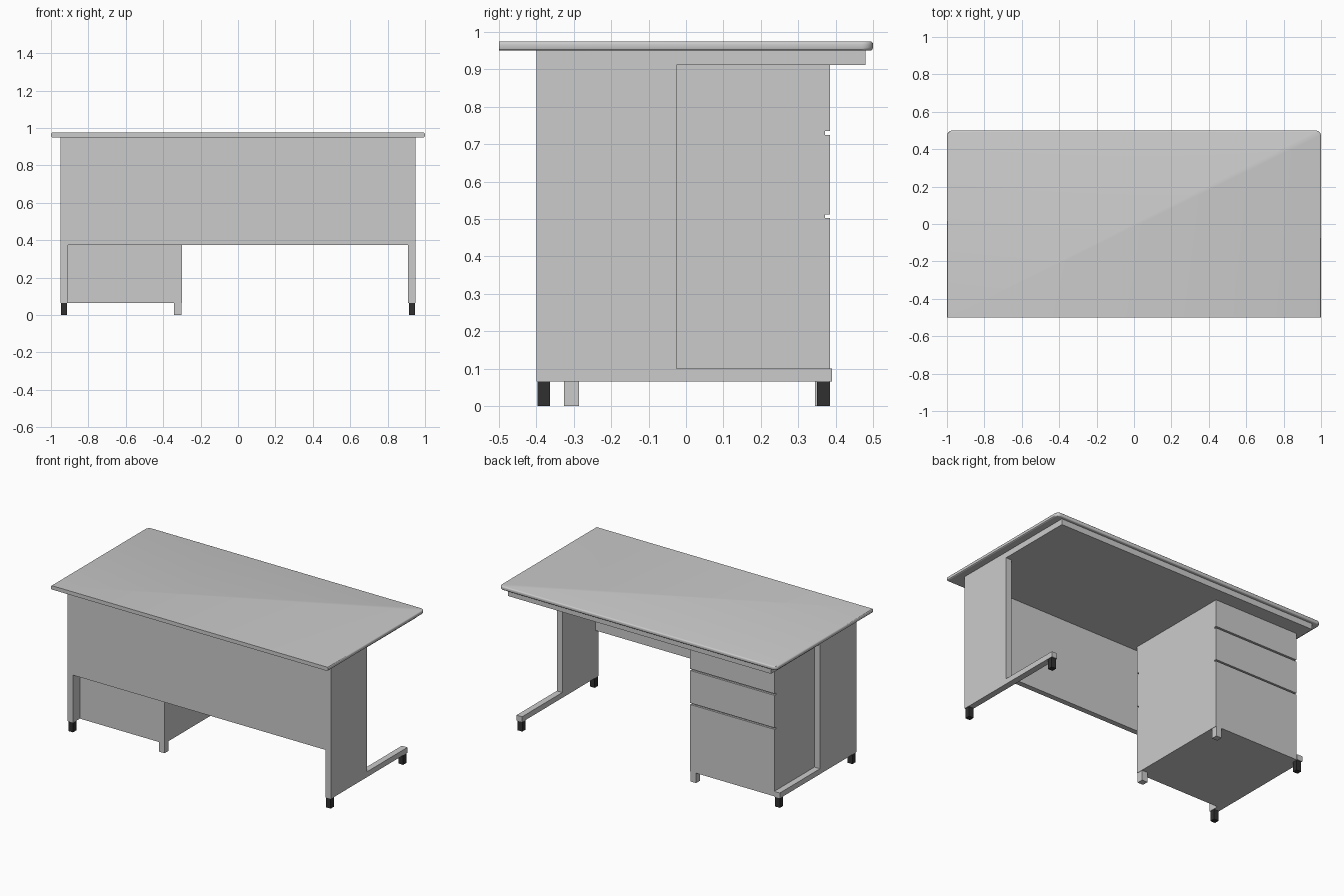
import bpy, bmesh

if "Cube" in bpy.data.objects:
    bpy.data.objects.remove(bpy.data.objects["Cube"])


def finish(name, bm, mat=None):
    bmesh.ops.recalc_face_normals(bm, faces=bm.faces)
    mesh = bpy.data.meshes.new(name)
    bm.to_mesh(mesh)
    bm.free()
    obj = bpy.data.objects.new(name, mesh)
    bpy.context.collection.objects.link(obj)
    if mat:
        mesh.materials.append(mat)
    return obj


def extrude_profile(name, yz, x0, x1, mat=None):
    """Side profile in y/z, extruded along x."""
    bm = bmesh.new()
    face = bm.faces.new([bm.verts.new((x0, y, z)) for y, z in yz])
    res = bmesh.ops.extrude_face_region(bm, geom=[face])
    verts = [g for g in res["geom"] if isinstance(g, bmesh.types.BMVert)]
    bmesh.ops.translate(bm, verts=verts, vec=(x1 - x0, 0, 0))
    return finish(name, bm, mat)


def box(name, x, y, z, mat=None):
    yz = [(y[0], z[0]), (y[1], z[0]), (y[1], z[1]), (y[0], z[1])]
    return extrude_profile(name, yz, x[0], x[1], mat)


black = bpy.data.materials.new("black_rubber")
black.diffuse_color = (0.03, 0.03, 0.03, 1)
black.use_nodes = True
black.node_tree.nodes["Principled BSDF"].inputs["Base Color"].default_value = black.diffuse_color

# Table top: rounded user-side corners, softened rim except along the front
top = box("table_top", (-1, 1), (-0.5, 0.5), (0.95, 0.975))
bm = bmesh.new()
bm.from_mesh(top.data)
corners = [e for e in bm.edges if all(v.co.y > 0.49 for v in e.verts)
           and abs(e.verts[0].co.z - e.verts[1].co.z) > 0.01]
bmesh.ops.bevel(bm, geom=corners, offset=0.03, segments=6, profile=0.5, affect='EDGES')
rim = [e for e in bm.edges if abs(e.verts[0].co.z - e.verts[1].co.z) < 0.001
       and any(v.co.y > -0.49 for v in e.verts)]
bmesh.ops.bevel(bm, geom=rim, offset=0.008, segments=3, profile=0.5, affect='EDGES')
bm.to_mesh(top.data)
bm.free()
bpy.context.view_layer.objects.active = top
top.select_set(True)
bpy.ops.object.shade_smooth_by_angle()

# Apron slab under the top and front modesty panel
box("apron_slab", (-0.95, 0.95), (-0.4, 0.48), (0.912, 0.95))
box("modesty_panel", (-0.91, 0.91), (-0.4, -0.365), (0.375, 0.912))

# L-shaped side legs with black feet
leg = [(-0.4, 0.065), (0.39, 0.065), (0.39, 0.1), (-0.025, 0.1),
       (-0.025, 0.912), (-0.4, 0.912)]
for side, s in (("left", -1), ("right", 1)):
    extrude_profile(side + "_leg", leg, s * 0.91, s * 0.95)
    for end, y in (("front", -0.38), ("back", 0.367)):
        box(f"{side}_{end}_foot", (s * 0.93 - 0.017, s * 0.93 + 0.017),
            (y - 0.017, y + 0.017), (0, 0.065), black)

# Drawer pedestal: one profile with grooves separating the three drawers
y0, y1, depth = -0.33, 0.385, 0.013
grooves = (0.502, 0.512), (0.724, 0.735)
levels = [(0.065, 0)]
for a, b in grooves:
    levels += [(a, 0), (a, depth), (b, depth), (b, 0)]
levels.append((0.912, 0))
profile = [(y1 - d, z) for z, d in levels] + [(y0 + d, z) for z, d in reversed(levels)]
extrude_profile("drawer_pedestal", profile, -0.91, -0.3)

# Grey feet under the inner side of the pedestal
for end, y in (("front", -0.326), ("back", 0.345)):
    box(f"pedestal_{end}_foot", (-0.342, -0.302), (y, y + 0.04), (0, 0.065))
